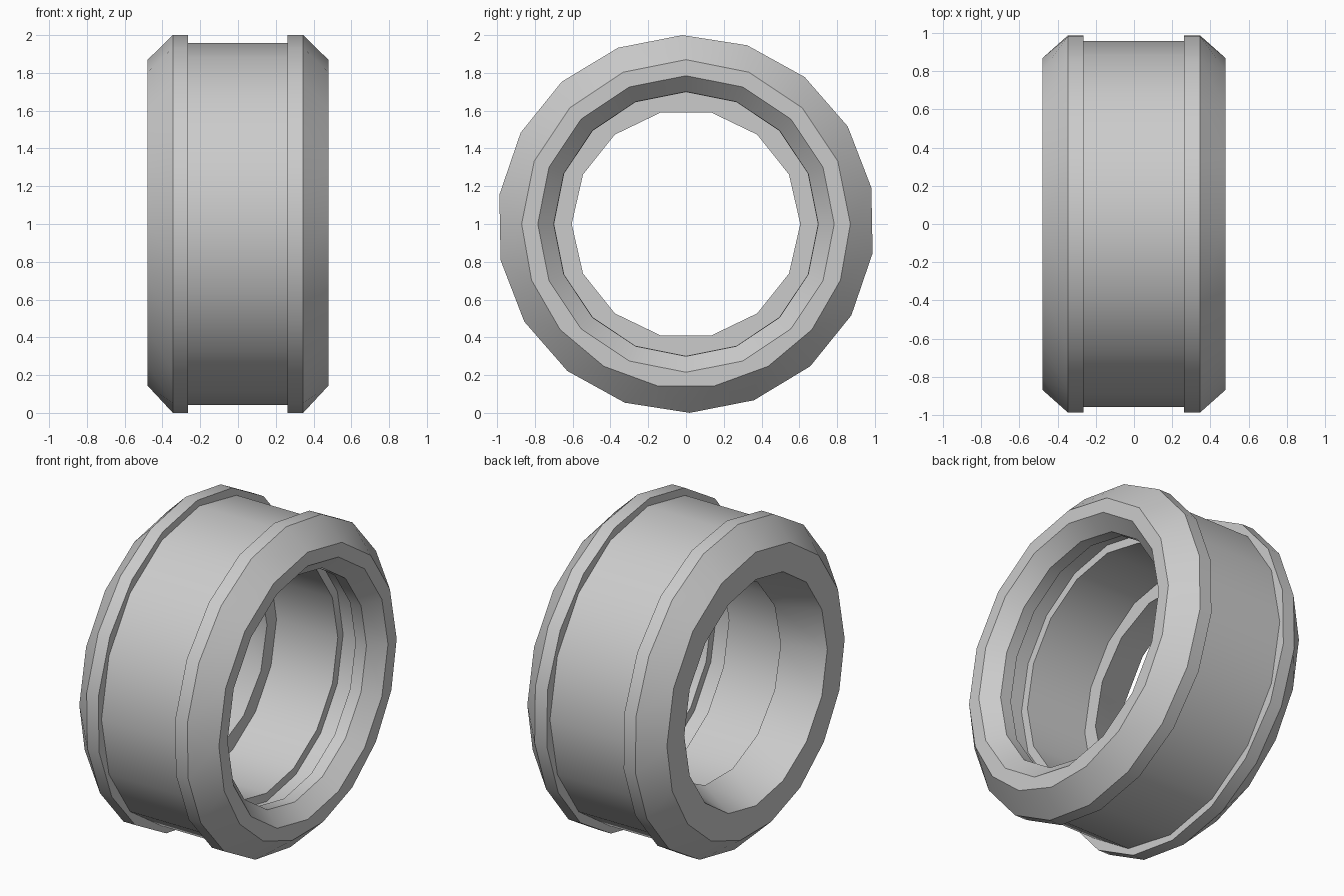
import bpy
import bmesh
from math import pi, cos, sin, radians

default = bpy.data.objects.get("Cube")
if default:
    bpy.data.objects.remove(default, do_unlink=True)

grey = bpy.data.materials.new("light_grey")
grey.use_nodes = True
colour = (0.6, 0.6, 0.6, 1)
grey.diffuse_color = colour
grey.node_tree.nodes["Principled BSDF"].inputs["Base Color"].default_value = colour


def ring(bm, x, radius, upper, lower, turn=0):
    """Circle around the x axis; returns (angle, vertex) pairs."""
    angles = [pi * i / upper for i in range(upper)]
    angles += [pi + pi * i / lower for i in range(lower)]
    return [(a + turn, bm.verts.new((x, radius * cos(a + turn),
                                     1 + radius * sin(a + turn))))
            for a in angles]


def skin(bm, a, b):
    """Join two rings that may have different numbers of sides."""
    a = a + [(a[0][0] + 2 * pi, a[0][1])]
    b = b + [(b[0][0] + 2 * pi, b[0][1])]
    i = j = 0
    while i < len(a) - 1 or j < len(b) - 1:
        next_a = a[i + 1][0] if i < len(a) - 1 else 99
        next_b = b[j + 1][0] if j < len(b) - 1 else 99
        if abs(next_a - next_b) < 0.001:
            bm.faces.new((a[i][1], a[i + 1][1], b[j + 1][1], b[j][1]))
            i, j = i + 1, j + 1
        elif next_a < next_b:
            bm.faces.new((a[i][1], a[i + 1][1], b[j][1]))
            i += 1
        else:
            bm.faces.new((a[i][1], b[j + 1][1], b[j][1]))
            j += 1


bm = bmesh.new()
tilt = radians(-8.9)
loops = []

# Outside: chamfered rims with a wide groove between them
loops.append(ring(bm, -0.478, 0.87, 8, 9))
for x in (-0.345, -0.265):
    loops.append(ring(bm, x, 1.0, 9, 9, tilt))
for x in (-0.265, 0.262):
    loops.append(ring(bm, x, 0.957, 8, 8))
for x in (0.262, 0.345):
    loops.append(ring(bm, x, 1.0, 9, 9, tilt))
loops.append(ring(bm, 0.478, 0.87, 8, 9))

# Left mouth: bevel, short collar, seal recess, then the bore
for x, r in ((0.478, 0.785), (0.39, 0.7), (0.315, 0.7), (0.315, 0.75),
             (0.195, 0.75), (0.195, 0.698), (-0.225, 0.698)):
    loops.append(ring(bm, x, r, 8, 8))

# Narrow throat flaring to the right end
loops.append(ring(bm, -0.225, 0.605, 7, 7))
loops.append(ring(bm, -0.478, 0.7, 8, 8))

for k, loop in enumerate(loops):
    skin(bm, loop, loops[(k + 1) % len(loops)])
bmesh.ops.recalc_face_normals(bm, faces=bm.faces)

mesh = bpy.data.meshes.new("grooved_ring")
bm.to_mesh(mesh)
bm.free()
mesh.materials.append(grey)
body = bpy.data.objects.new("grooved_ring", mesh)
bpy.context.collection.objects.link(body)
bpy.ops.object.select_all(action="DESELECT")
body.select_set(True)
bpy.context.view_layer.objects.active = body
bpy.ops.object.shade_smooth_by_angle(angle=radians(32))
